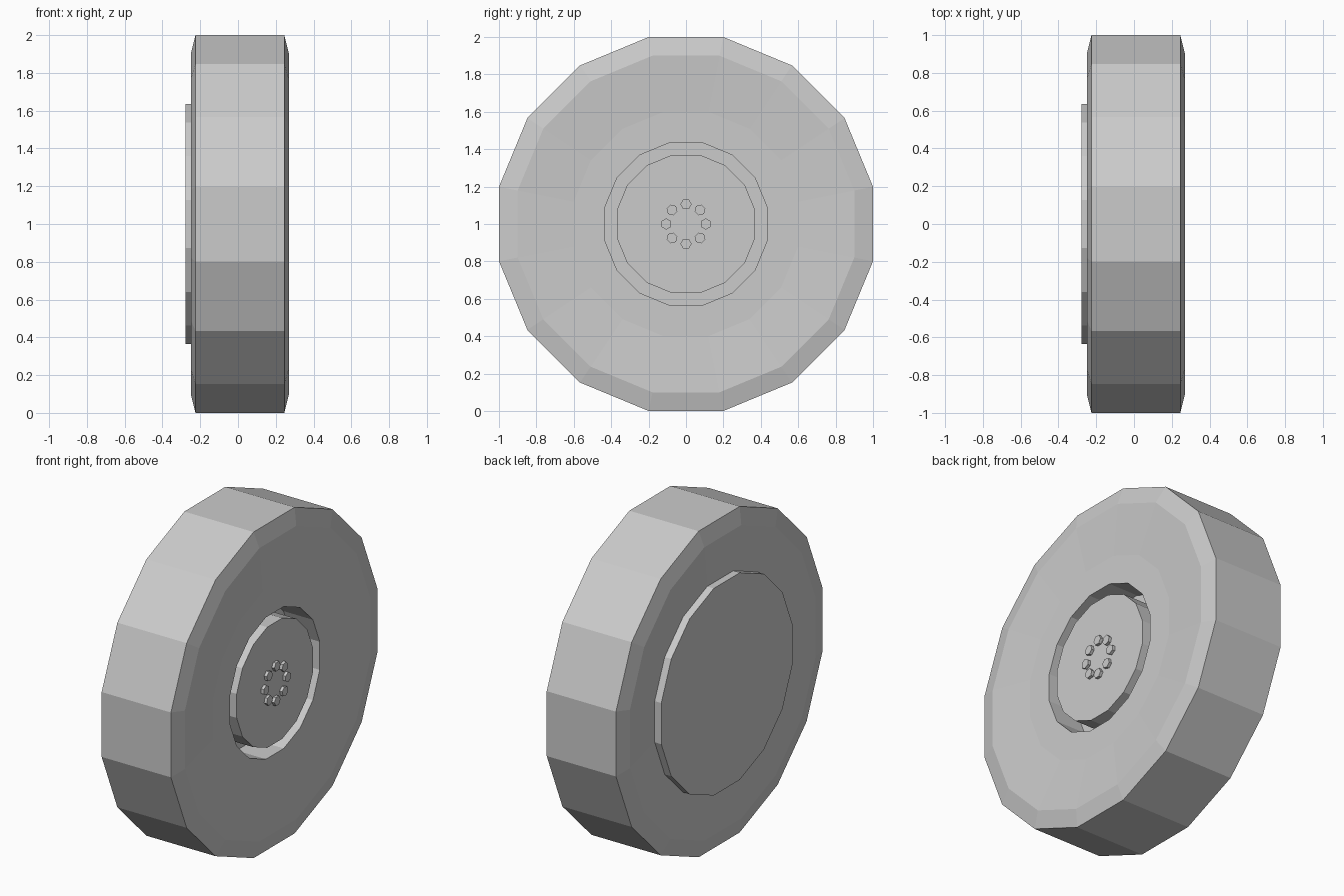
import bpy, bmesh, math

if "Cube" in bpy.data.objects:
    bpy.data.objects.remove(bpy.data.objects["Cube"])

SIDES = 16


def lathe(name, profile, sides=SIDES, centre=(0, 1), turn=None, ring=False):
    """Spin (x, flat-to-centre radius) points around the x axis; cap or close as a ring."""
    half = math.pi / sides
    turn = half if turn is None else turn
    bm = bmesh.new()
    loops = []
    for x, r in profile:
        r = r / math.cos(half)
        loops.append([bm.verts.new((x,
                                    centre[0] + r * math.cos(turn + 2 * half * i),
                                    centre[1] + r * math.sin(turn + 2 * half * i)))
                      for i in range(sides)])
    pairs = list(zip(loops, loops[1:]))
    if ring:
        pairs.append((loops[-1], loops[0]))
    else:
        bm.faces.new(loops[0])
        bm.faces.new(loops[-1])
    for a, b in pairs:
        for i in range(sides):
            j = (i + 1) % sides
            bm.faces.new((a[i], a[j], b[j], b[i]))
    bmesh.ops.recalc_face_normals(bm, faces=bm.faces)
    mesh = bpy.data.meshes.new(name)
    bm.to_mesh(mesh)
    bm.free()
    obj = bpy.data.objects.new(name, mesh)
    bpy.context.collection.objects.link(obj)
    return obj


# Tyre: bevelled tread, slightly dished sidewalls, open centre
half_tyre = [(0.24, 0.435), (0.24, 0.60), (0.26, 0.90), (0.235, 1.0)]
profile = [(0.01 + x, r) for x, r in half_tyre]
profile += [(0.01 - x, r) for x, r in reversed(half_tyre)]
lathe("tyre", profile, ring=True)

# Back cover disc
lathe("back_cover", [(-0.277, 0.635), (-0.20, 0.635)])

# Floor of the groove around the hub
lathe("rim_floor", [(-0.20, 0.45), (0.05, 0.45)])

# Hub disc
lathe("hub", [(0.0, 0.37), (0.25, 0.37)])

# Ring of eight hexagonal wheel nuts
for k in range(8):
    a = k * math.pi / 4
    lathe(f"wheel_nut_{k + 1}", [(0.24, 0.026), (0.268, 0.026)], sides=6,
          centre=(0.106 * math.cos(a), 1 + 0.106 * math.sin(a)),
          turn=a + math.pi / 2)
